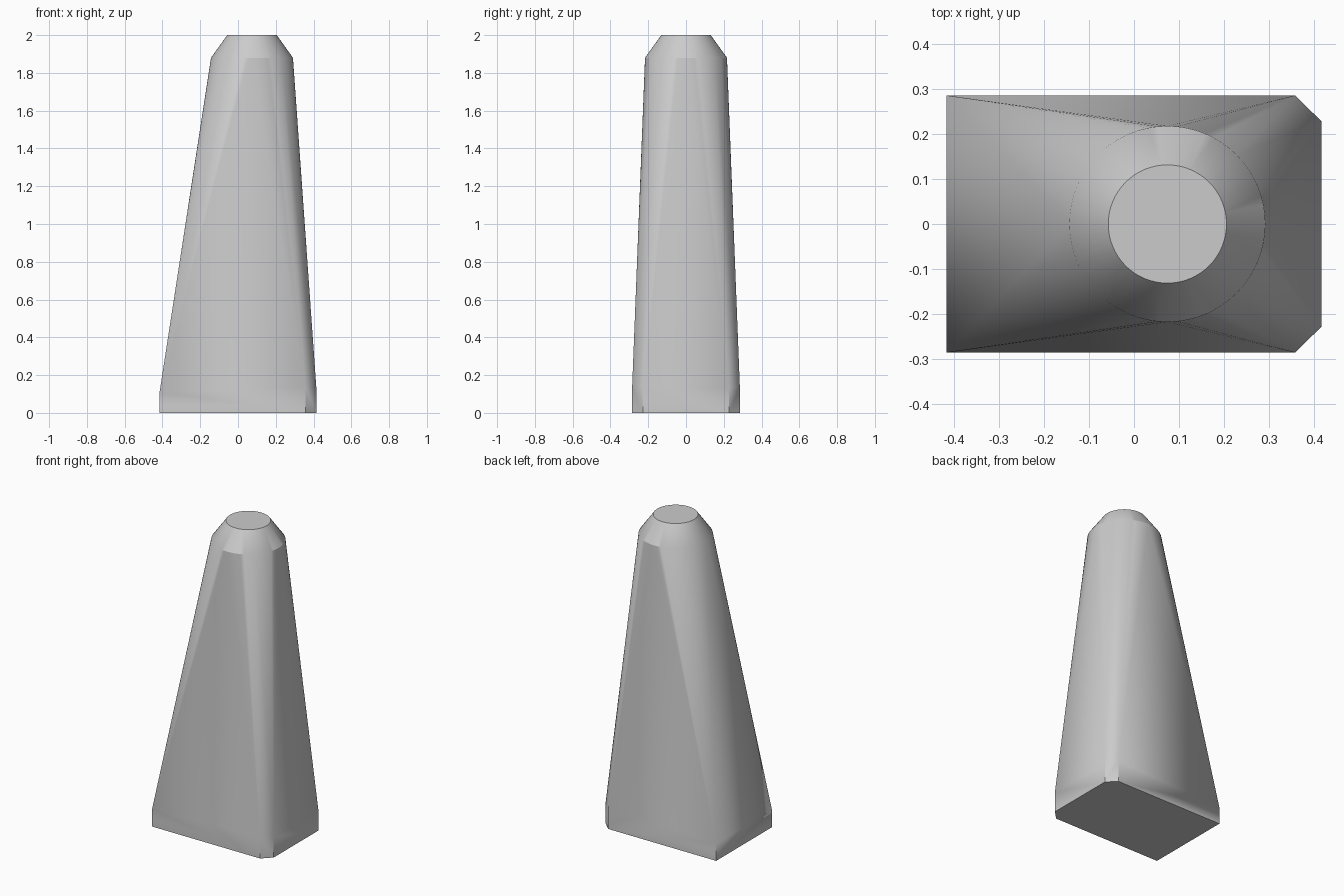
import bpy
import bmesh
from math import cos, sin, pi, radians

cube = bpy.data.objects.get("Cube")
if cube:
    bpy.data.objects.remove(cube, do_unlink=True)

# Single plain grey
grey = bpy.data.materials.new("plain_grey")
grey.use_nodes = True
colour = (0.6, 0.6, 0.6, 1)
grey.diffuse_color = colour
grey.node_tree.nodes["Principled BSDF"].inputs["Base Color"].default_value = colour

SEGMENTS = 64
CENTRE_X = 0.074
bm = bmesh.new()

# Block foot: square corners at -x, chamfered corners at +x (x, y, height)
for x, y, top in ((-0.415, 0.285, 0.11), (0.357, 0.285, 0.14), (0.415, 0.228, 0.13)):
    for side in (-1, 1):
        for z in (0, top):
            bm.verts.new((x, side * y, z))

# Round shoulder and flat round tip
for radius, z in ((0.217, 1.88), (0.131, 2.0)):
    for i in range(SEGMENTS):
        a = 2 * pi * i / SEGMENTS
        bm.verts.new((CENTRE_X + radius * cos(a), radius * sin(a), z))

# Skin the foot and the rings, then merge coplanar triangles
bmesh.ops.convex_hull(bm, input=bm.verts)
bmesh.ops.dissolve_limit(bm, angle_limit=radians(0.3), verts=bm.verts, edges=bm.edges)
bmesh.ops.recalc_face_normals(bm, faces=bm.faces)

mesh = bpy.data.meshes.new("tapered_post")
bm.to_mesh(mesh)
bm.free()
mesh.materials.append(grey)
post = bpy.data.objects.new("tapered_post", mesh)
bpy.context.collection.objects.link(post)

bpy.ops.object.select_all(action="DESELECT")
post.select_set(True)
bpy.context.view_layer.objects.active = post
bpy.ops.object.shade_smooth_by_angle(angle=radians(30))
